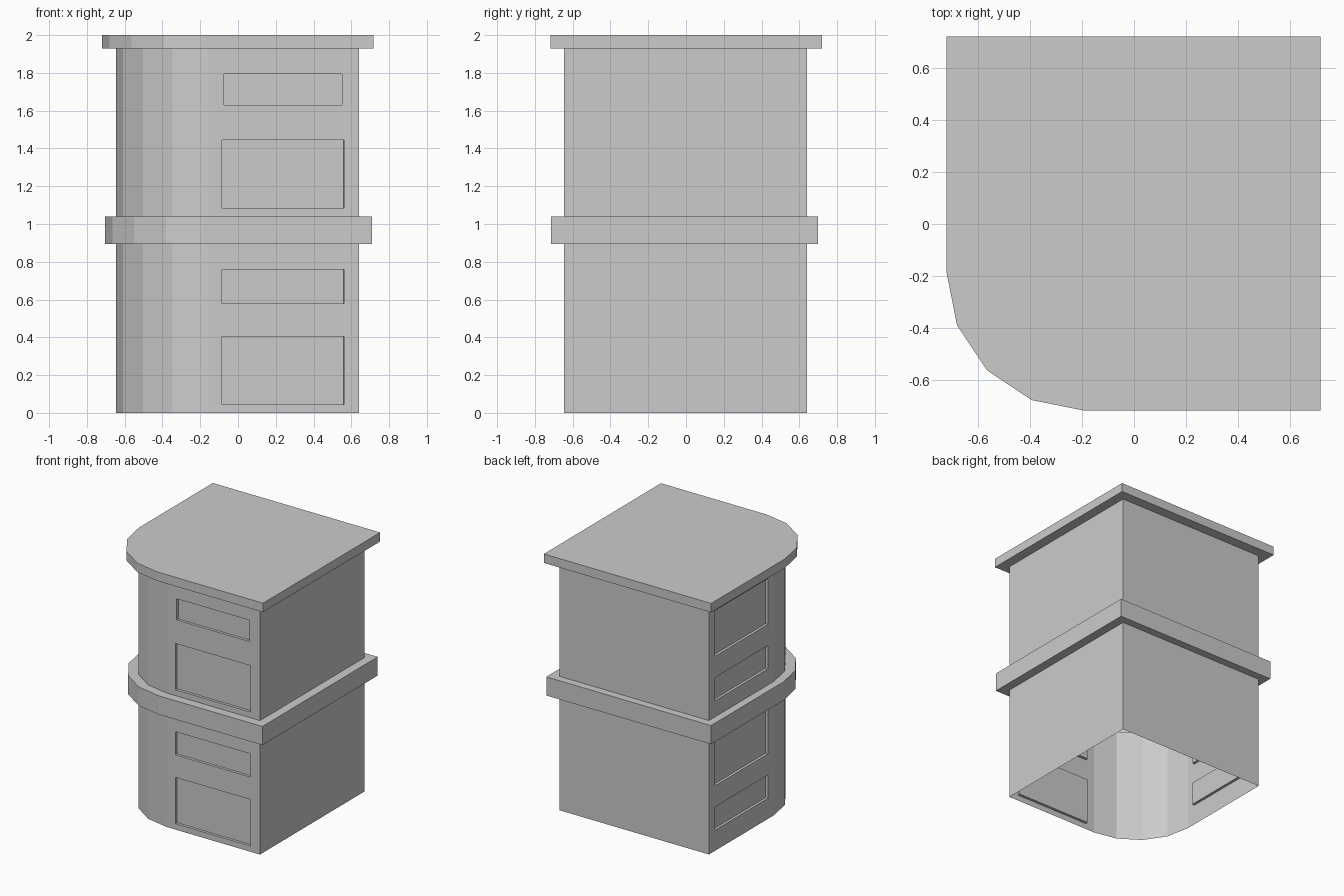
import bpy, bmesh
from math import sin, cos, radians
from mathutils import Vector

if "Cube" in bpy.data.objects:
    bpy.data.objects.remove(bpy.data.objects["Cube"])


def outline(x0, x1, y0, y1, r):
    # square plan with one four-sided rounded corner at -x -y
    arc = [(x0 + r + r * cos(radians(a)), y0 + r + r * sin(radians(a)))
           for a in (180, 202.5, 225, 247.5, 270)]
    return [(x1, y0), (x1, y1), (x0, y1)] + arc


WALL = -0.645
body = outline(WALL, 0.64, WALL, 0.64, 0.485)
band = outline(-0.705, 0.71, -0.715, 0.70, 0.525)
roof = outline(-0.72, 0.717, -0.717, 0.72, 0.53)

# Hollow shell: lower storey, middle band, upper storey, roof slab
bm = bmesh.new()
levels = [(body, 0), (body, 0.895), (band, 0.895), (band, 1.04),
          (body, 1.04), (body, 1.93), (roof, 1.93), (roof, 2.0)]
rings = [[bm.verts.new((x, y, z)) for x, y in plan] for plan, z in levels]
for low, high in zip(rings, rings[1:]):
    for i in range(len(low)):
        j = (i + 1) % len(low)
        bm.faces.new((low[i], low[j], high[j], high[i]))
bm.faces.new(rings[-1])
bm.normal_update()


def wall_face(axis, u, z):
    # find the flat wall face (axis 0 = left wall, 1 = front wall) around a point
    for f in bm.faces:
        if f.normal[axis] > -0.999 or abs(f.verts[0].co[axis] - WALL) > 1e-3:
            continue
        us = [v.co[1 - axis] for v in f.verts]
        zs = [v.co.z for v in f.verts]
        if min(us) < u < max(us) and min(zs) < z < max(zs):
            return f


def window(axis, u0, u1, z0, z1, depth=0.02):
    # cut a rectangle out of the wall face and sink it
    u, z = (u0 + u1) / 2, (z0 + z1) / 2
    for k, pos in ((1 - axis, u0), (1 - axis, u1), (2, z0), (2, z1)):
        f = wall_face(axis, u, z)
        co, no = Vector(), Vector()
        co[k], no[k] = pos, 1
        bmesh.ops.bisect_plane(bm, geom=[f] + list(f.edges) + list(f.verts),
                               plane_co=co, plane_no=no, dist=1e-5)
        bm.normal_update()
    bmesh.ops.inset_individual(bm, faces=[wall_face(axis, u, z)],
                               thickness=0.0005, depth=-depth)
    bm.normal_update()


# Front windows: tall one below, shallow one above
window(1, -0.085, 0.56, 0.045, 0.405)
window(1, -0.085, 0.56, 0.58, 0.76)
window(1, -0.085, 0.56, 1.085, 1.445)
window(1, -0.075, 0.55, 1.63, 1.795)

# Left windows: shallow one below, tall one above
for base in (0, 1.005):
    window(0, -0.085, 0.565, base + 0.16, base + 0.34)
    window(0, -0.085, 0.565, base + 0.505, base + 0.86)

mesh = bpy.data.meshes.new("corner_building")
bm.to_mesh(mesh)
bm.free()
bpy.context.collection.objects.link(bpy.data.objects.new("corner_building", mesh))
